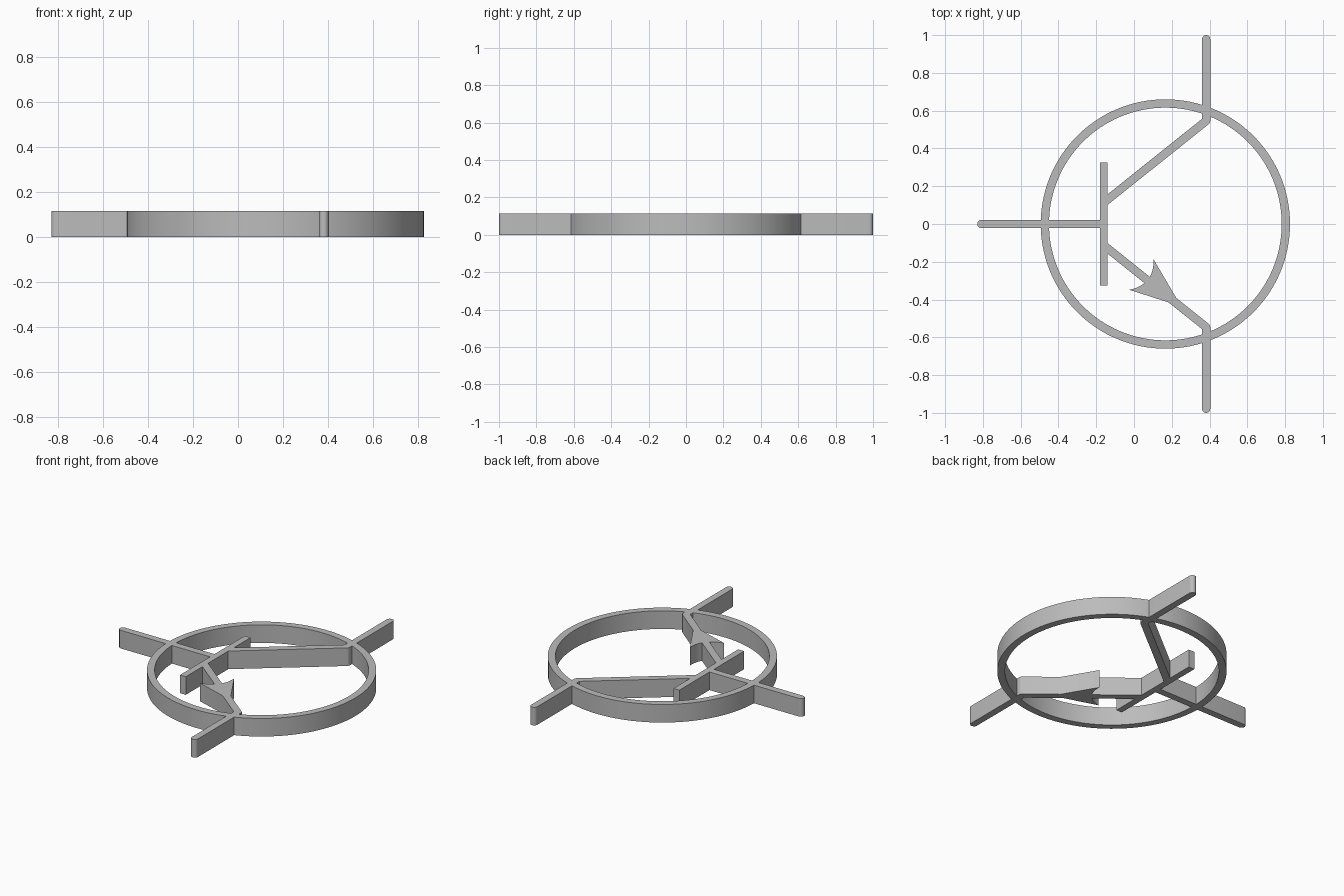
import bpy, bmesh, math
from mathutils import Vector

if "Cube" in bpy.data.objects:
    bpy.data.objects.remove(bpy.data.objects["Cube"])

H = 0.115      # thickness of the symbol
R = 0.022      # half width of every line

grey = bpy.data.materials.new("plain grey")
grey.diffuse_color = (0.5, 0.5, 0.5, 1)
grey.use_nodes = True
grey.node_tree.nodes["Principled BSDF"].inputs["Base Color"].default_value = grey.diffuse_color
count = 0


def finish(name, bm):
    bmesh.ops.recalc_face_normals(bm, faces=bm.faces)
    me = bpy.data.meshes.new(name)
    bm.to_mesh(me)
    bm.free()
    me.materials.append(grey)
    ob = bpy.data.objects.new(name, me)
    bpy.context.collection.objects.link(ob)
    return ob


def prism(name, loops, z=None):
    """Upright solid from one outline, or from an outer and an inner outline.
    Parts get over-tall, differing heights and are trimmed to H at the end."""
    global count
    count += 1
    z0, z1 = z or (-0.05 - 0.01 * count, 0.2 + 0.01 * count)
    bm = bmesh.new()
    rims = [[[bm.verts.new((x, y, h)) for x, y in lp] for h in (z0, z1)] for lp in loops]

    def band(a, b):
        for i in range(len(a)):
            j = (i + 1) % len(a)
            bm.faces.new((a[i], a[j], b[j], b[i]))

    for lo, hi in rims:
        band(lo, hi)
    for k in (0, 1):
        if len(rims) == 2:
            band(rims[0][k], rims[1][k])
        else:
            bm.faces.new(rims[0][k])
    return finish(name, bm)


def arc(c, r, a0, a1, n):
    return [(c[0] + r * math.cos(a0 + (a1 - a0) * i / n),
             c[1] + r * math.sin(a0 + (a1 - a0) * i / n)) for i in range(n + 1)]


def stroke(name, a, b, r=R, round_a=False, round_b=False):
    """Straight line of width 2r with flat or round ends."""
    d = math.atan2(b[1] - a[1], b[0] - a[0])
    q = math.pi / 2
    pts = arc(b, r, d - q, d + q, 12 if round_b else 1)
    pts += arc(a, r, d + q, d + 3 * q, 12 if round_a else 1)
    return prism(name, [pts])


def combine(ob, other, op):
    m = ob.modifiers.new(op, 'BOOLEAN')
    m.operation, m.solver, m.object = op, 'EXACT', other
    bpy.context.view_layer.update()
    dg = bpy.context.evaluated_depsgraph_get()
    me = bpy.data.meshes.new_from_object(ob.evaluated_get(dg))
    ob.modifiers.clear()
    ob.data = me
    bpy.data.objects.remove(other)


# outer circle
C = (0.166, 0)
symbol = prism("transistor_symbol",
               [arc(C, r, 0, 2 * math.pi * 127 / 128, 127) for r in (0.66, 0.616)])

# base lead and base plate
parts = [stroke("base_lead", (-0.808, 0), (-0.16, 0), round_a=True),
         stroke("base_plate", (-0.16, -0.325), (-0.16, 0.325), r=0.0205)]

# collector and emitter: slanted line plus vertical lead, mirrored in y
for name, s in (("collector", 1), ("emitter", -1)):
    parts.append(stroke(name + "_slant", (-0.16, s * 0.113), (0.382, s * 0.546)))
    parts.append(stroke(name + "_lead", (0.382, s * 0.546), (0.382, s * 0.978),
                        round_a=True, round_b=True))

# emitter arrowhead with a hollow curved back
d = Vector((0.542, -0.433)).normalized()
n = Vector((-d.y, d.x))
mid = Vector((0.0395, -0.268))
half, sag = 0.103, 0.043
back = [mid + n * half * t + d * sag * (1 - t * t)
        for t in [-1 + i / 6 for i in range(13)]]
tip = [mid + d * 0.223 + n * 0.018, mid + d * 0.223 - n * 0.018]
parts.append(prism("arrowhead", [[tuple(p) for p in back + tip]]))

# fuse everything, then trim to the real thickness
for p in parts:
    combine(symbol, p, 'UNION')
slab = prism("trim_slab", [[(-2, -2), (2, -2), (2, 2), (-2, 2)]], (0, H))
slab.hide_render = True
combine(symbol, slab, 'INTERSECT')

bpy.ops.object.select_all(action='DESELECT')
symbol.select_set(True)
bpy.context.view_layer.objects.active = symbol
bpy.ops.object.shade_smooth_by_angle(angle=math.radians(30))
